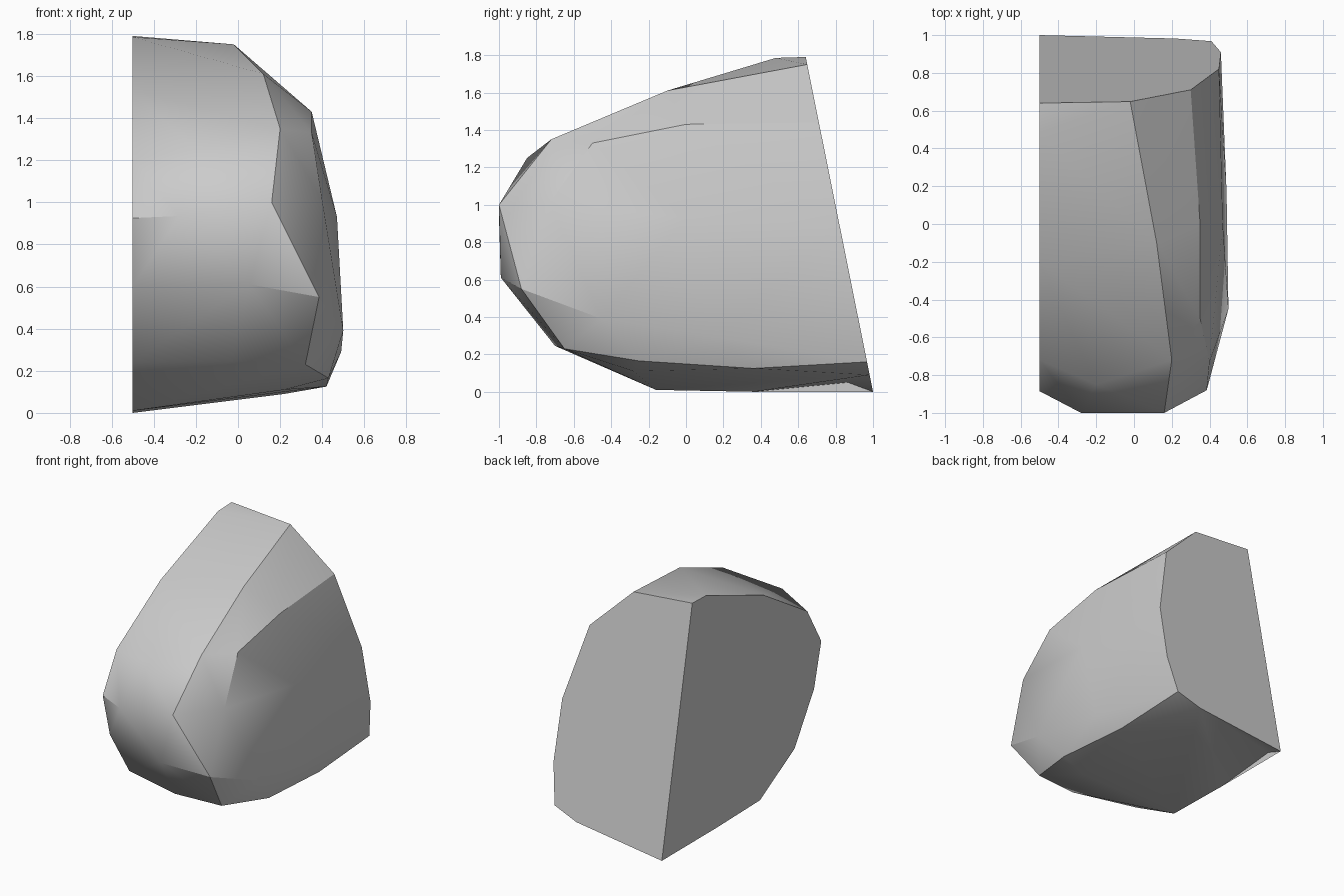
import bpy
import bmesh
import math

if "Cube" in bpy.data.objects:
    bpy.data.objects.remove(bpy.data.objects["Cube"], do_unlink=True)

CUT_X = -0.5      # flat side cut
SLOPE = 1.79 / 0.36   # slope of the leaning rear cut


def rear(x, z):
    """Point on the leaning rear cut."""
    return (x, 1 - z / SLOPE, z)


# outline of the flat side cut (y, z), from rear top round the nose to the base
side_cut = [(0.48, 1.785), (-0.2, 1.53), (-0.72, 1.21), (-0.885, 0.925),
            (-0.8, 0.6), (-0.57, 0.24), (-0.16, 0.01), (0.36, 0)]
# outline of the rear cut (x, z)
rear_cut = [(CUT_X, 1.79), (-0.02, 1.75), (0.3, 1.44), (0.45, 0.89), (0.46, 0.45),
            (0.41, 0.16), (0.3, 0.12), (0.22, 0.09), (-0.12, 0.05), (CUT_X, 0)]
# chiselled corners of the nose, shoulder, flank and underside
nose = [(-0.28, -1, 0.935), (0.16, -1, 1.0), (0.055, -0.99, 0.61),
        (0.385, -0.88, 0.55), (-0.2, -0.85, 1.25), (-0.03, -0.7, 0.245)]
shoulder = [(0.2, -0.72, 1.35), (0.12, -0.1, 1.61), (0.35, -0.5, 1.33), (0.35, 0, 1.43)]
flank = [(0.4, -0.73, 1.01), (0.47, 0, 0.93), (0.5, -0.45, 0.39), (0.49, 0.17, 0.29)]
underside = [(0.32, -0.65, 0.23), (0.43, -0.25, 0.165), (0.42, 0.36, 0.125),
             (0.22, -0.28, 0.11)]

points = [(CUT_X, y, z) for y, z in side_cut] + [rear(x, z) for x, z in rear_cut]
points += nose + shoulder + flank + underside

# skin the corners into one faceted stone
bm = bmesh.new()
for p in points:
    bm.verts.new(p)
hull = bmesh.ops.convex_hull(bm, input=bm.verts[:])
loose = {g for g in hull["geom_interior"] + hull["geom_unused"]
         if isinstance(g, bmesh.types.BMVert) and g.is_valid}
bmesh.ops.delete(bm, geom=list(loose), context='VERTS')

# small hollow in the base, just before the rear corner
for e in bm.edges[:]:
    if all(v.co.x < CUT_X + 0.01 and v.co.z < 0.005 for v in e.verts):
        low = min(e.verts, key=lambda v: v.co.y)
        new_edge, hollow = bmesh.utils.edge_split(e, low, 0.79)
        hollow.co.z = 0.05
        break
bmesh.ops.triangulate(bm, faces=[f for f in bm.faces if len(f.verts) > 3])
bmesh.ops.dissolve_limit(bm, angle_limit=math.radians(1),
                         verts=bm.verts[:], edges=bm.edges[:])
bmesh.ops.recalc_face_normals(bm, faces=bm.faces[:])

mesh = bpy.data.meshes.new("stone_chunk")
bm.to_mesh(mesh)
bm.free()
stone = bpy.data.objects.new("stone_chunk", mesh)
bpy.context.collection.objects.link(stone)

# plain grey stone
grey = bpy.data.materials.new("stone_grey")
grey.use_nodes = True
colour = (0.6, 0.6, 0.6, 1)
grey.diffuse_color = colour
grey.node_tree.nodes["Principled BSDF"].inputs["Base Color"].default_value = colour
mesh.materials.append(grey)

# soft facets, crisp cuts
bpy.ops.object.select_all(action='DESELECT')
stone.select_set(True)
bpy.context.view_layer.objects.active = stone
bpy.ops.object.shade_smooth_by_angle(angle=math.radians(30))
